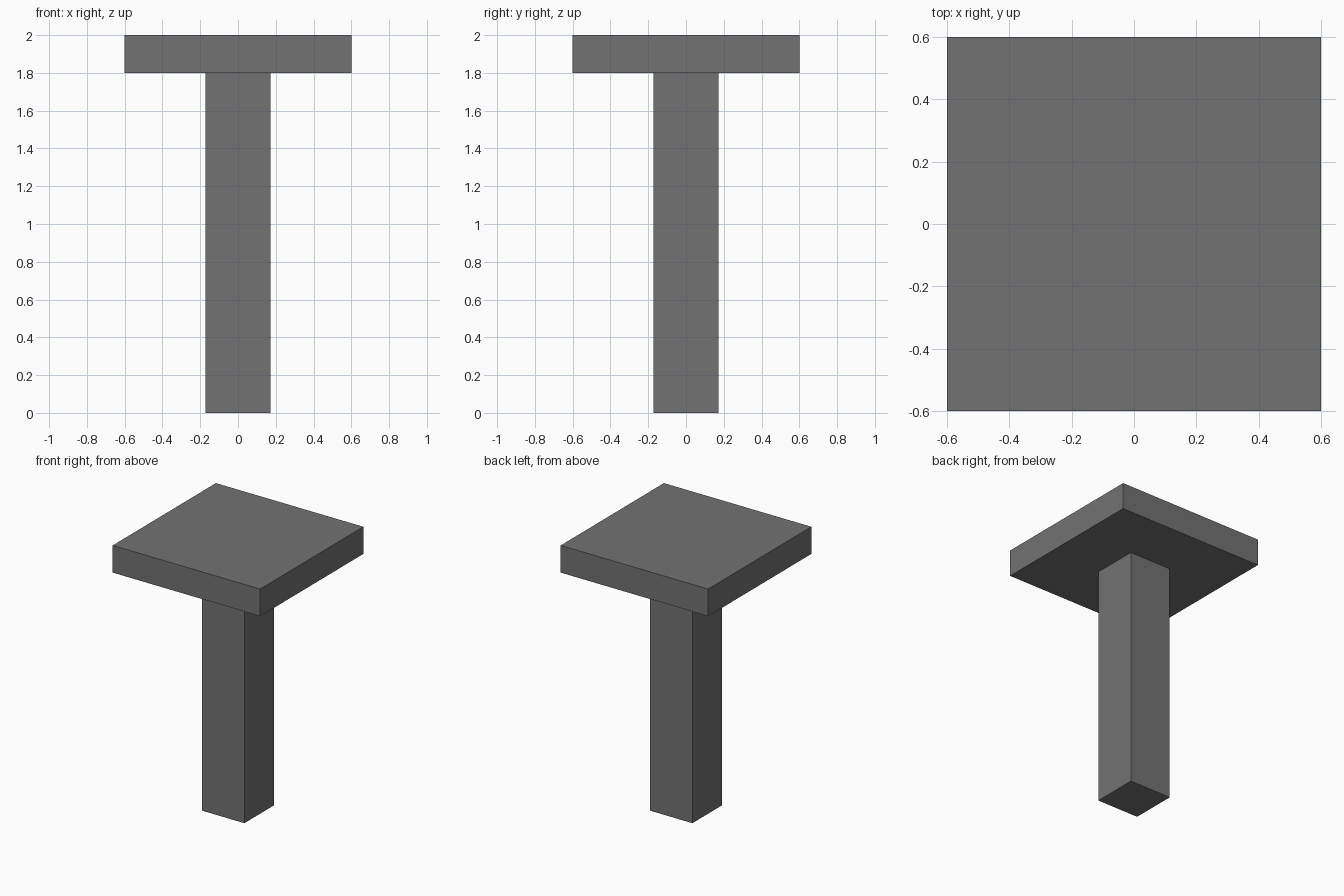
import bpy

# Remove the default object
default = bpy.data.objects.get("Cube")
if default:
    bpy.data.objects.remove(default, do_unlink=True)

# Single flat grey
grey = bpy.data.materials.new("dark_grey")
grey.use_nodes = True
colour = (0.17, 0.17, 0.172, 1.0)
grey.diffuse_color = colour
grey.node_tree.nodes["Principled BSDF"].inputs["Base Color"].default_value = colour


def square_block(name, width, bottom, top):
    """Square block centred on the z axis, spanning bottom to top."""
    bpy.ops.mesh.primitive_cube_add(size=1, location=(0, 0, (bottom + top) / 2))
    block = bpy.context.object
    block.name = block.data.name = name
    block.scale = (width, width, top - bottom)
    bpy.ops.object.transform_apply(location=False, rotation=False, scale=True)
    block.data.materials.append(grey)
    return block


# Square post carrying a flat square slab
square_block("post", 0.346, 0.0, 1.8)
square_block("top_slab", 1.2, 1.8, 2.0)
